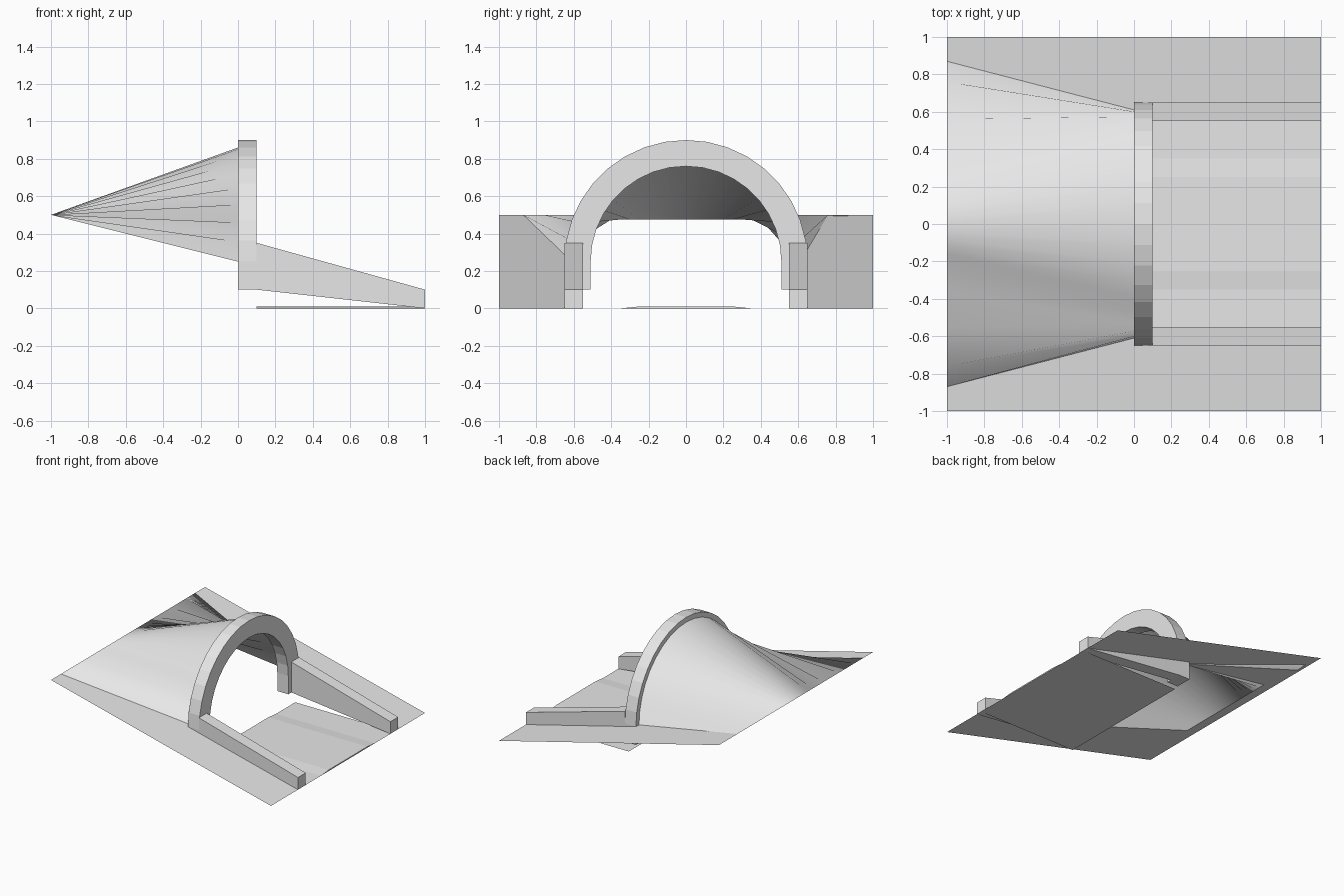
import bpy, bmesh, math

if "Cube" in bpy.data.objects:
    bpy.data.objects.remove(bpy.data.objects["Cube"])

mat = bpy.data.materials.new("light_grey")
mat.diffuse_color = (0.8, 0.8, 0.8, 1)
mat.use_nodes = True
mat.node_tree.nodes["Principled BSDF"].inputs["Base Color"].default_value = mat.diffuse_color
SEG = 18            # segments in the half circle
CZ = 0.25           # height of the arch centre


def make(name, verts, faces):
    me = bpy.data.meshes.new(name)
    me.from_pydata(verts, [], faces)
    me.materials.append(mat)
    ob = bpy.data.objects.new(name, me)
    bpy.context.collection.objects.link(ob)
    return ob


def fix_normals(ob, up=False):
    bm = bmesh.new()
    bm.from_mesh(ob.data)
    if up:
        for f in bm.faces:
            f.normal_update()
            if f.normal.z < 0:
                f.normal_flip()
    else:
        bmesh.ops.recalc_face_normals(bm, faces=bm.faces)
    bm.to_mesh(ob.data)
    bm.free()


def arc(r):
    return [(r * math.cos(math.pi * i / SEG), CZ + r * math.sin(math.pi * i / SEG))
            for i in range(SEG + 1)]


def loft(name, a, b, up=True):
    n = len(a)
    ob = make(name, a + b, [(i, i + 1, n + i + 1, n + i) for i in range(n - 1)])
    if (sum(p.normal.z * p.area for p in ob.data.polygons) > 0) != up:
        ob.data.flip_normals()
    return ob


# Portal arch: half ring with straight legs
def leg_profile(r):
    return [(r, 0.1)] + arc(r) + [(-r, 0.1)]


outer, inner = leg_profile(0.65), leg_profile(0.51)
n = len(outer)
verts = [(x, y, z) for x in (0, 0.1) for p in (outer, inner) for y, z in p]
faces = []
for i in range(n - 1):
    j = i + 1
    faces += [(i, j, n + j, n + i), (2*n + i, 3*n + i, 3*n + j, 2*n + j),
              (i, 2*n + i, 2*n + j, j), (n + i, n + j, 3*n + j, 3*n + i)]
faces += [(k, n + k, 3*n + k, 2*n + k) for k in (0, n - 1)]
fix_normals(make("portal_arch", verts, faces))


# Hill: arch edge blended into a straight line at the back of the slope
def blend(name, r, x, z, half, up):
    arch_edge = [(0, y, h) for y, h in arc(r)]
    back_edge = [(x, y, z) for y in half + [0] + [-v for v in reversed(half)]]
    ob = loft(name, arch_edge, back_edge, up)
    for p in ob.data.polygons:
        p.use_smooth = True


blend("hill", 0.61, -1, 0.5, [0.87, 0.76, 0.56, 0.36, 0.22, 0.16, 0.12, 0.08, 0.04], True)
# Tunnel lining under the hill
blend("tunnel_lining", 0.6, -0.9, 0.475, [0.45 * (1 - i / 9) for i in range(9)], False)


# Sloping ground sheet around the cutting
def ground_pt(x, y):
    return (x, y, 0.25 * (1 - x))


g = []
for s in (-1, 1):
    g += [ground_pt(x, s * y) for x, y in
          ((-1, 1), (-0.9, 1), (0, 1), (1, 1), (1, 0.6), (0, 0.6), (-0.9, 0.45), (-1, 0.45))]
gf = []
for o in (0, 8):
    gf += [tuple(o + k for k in q) for q in ((0, 1, 6, 7), (1, 2, 5, 6), (2, 3, 4, 5))]
gf.append((7, 6, 14, 15))
fix_normals(make("sloping_ground", g, gf), up=True)

# Road floor with a slightly raised carriageway
floor = [(-0.6, 0), (0.6, 0)]
loft("cutting_floor", [(1, y, z) for y, z in floor], [(0.1, y, z) for y, z in floor])
prof = [(-0.35, 0), (-0.25, 0.01), (0.25, 0.01), (0.35, 0)]
rv = [(x, y, z) for x in (0.1, 1) for y, z in prof]
rf = [(i, i + 1, i + 5, i + 4) for i in range(3)] + [(0, 1, 2, 3), (4, 5, 6, 7), (0, 3, 7, 4)]
fix_normals(make("carriageway", rv, rf))

# Tapered retaining walls
for side, s in (("front", -1), ("back", 1)):
    side_prof = [(0.1, 0.1), (1, 0), (1, 0.1), (0.1, 0.35)]
    v = [(x, s * y, z) for y in (0.55, 0.65) for x, z in side_prof]
    f = [(0, 1, 2, 3), (4, 5, 6, 7)] + [(i, (i + 1) % 4, 4 + (i + 1) % 4, 4 + i) for i in range(4)]
    fix_normals(make(side + "_retaining_wall", v, f))
